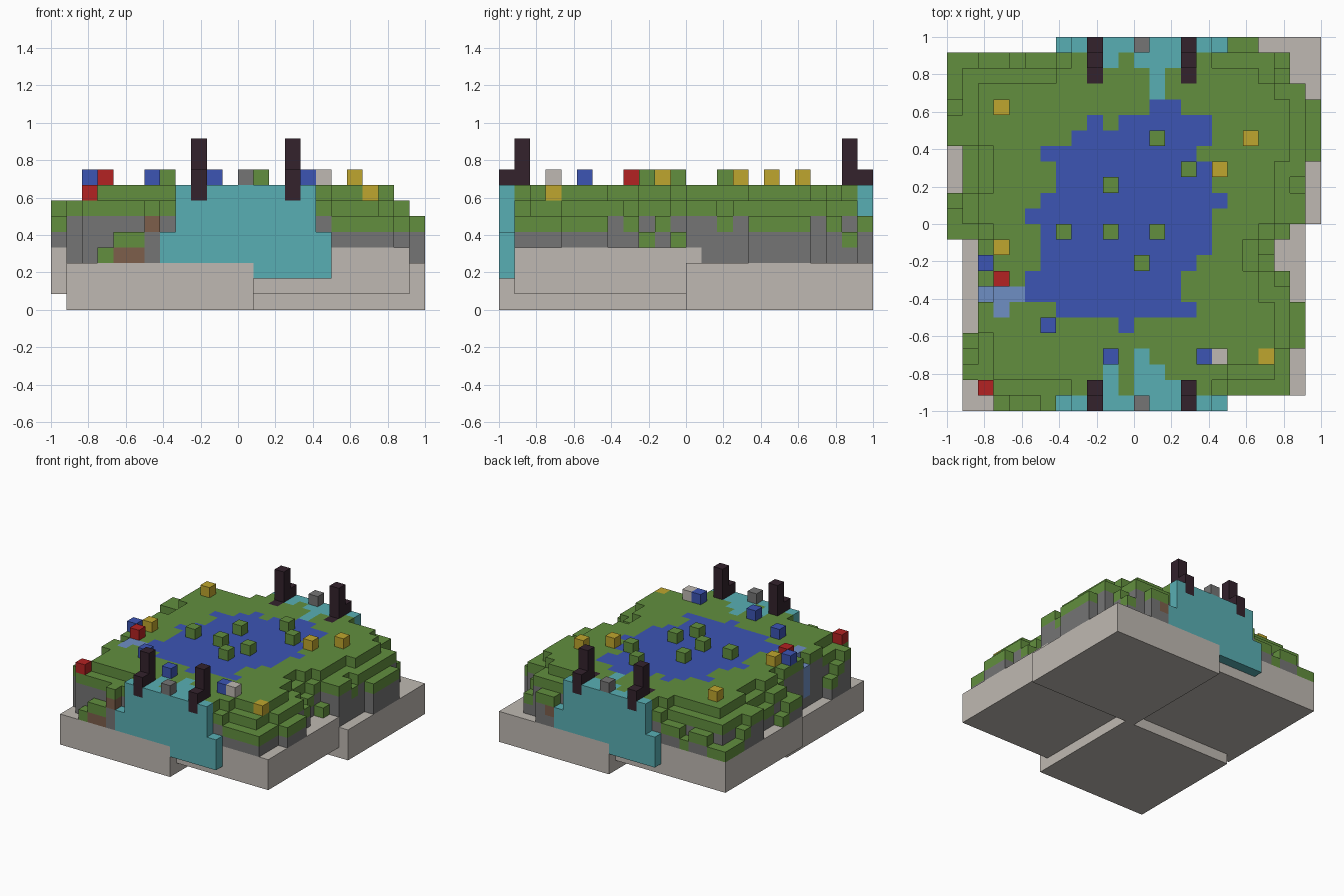
import bpy
import bmesh
import random
from mathutils import Vector

random.seed(4)
U = 1 / 12          # edge of one block
N = 24              # blocks across the model
if "Cube" in bpy.data.objects:
    bpy.data.objects.remove(bpy.data.objects["Cube"])


def make_material(name, code):
    def linear(c):
        c /= 255
        return c / 12.92 if c < 0.04 else ((c + 0.055) / 1.055) ** 2.4
    colour = [linear(int(code[k:k + 2], 16)) for k in range(0, 6, 2)] + [1]
    mat = bpy.data.materials.new(name)
    mat.use_nodes = True
    mat.diffuse_color = colour
    bsdf = mat.node_tree.nodes["Principled BSDF"]
    bsdf.inputs["Base Color"].default_value = colour
    bsdf.inputs["Roughness"].default_value = 0.9
    return mat


MATS = {n: make_material(n, c) for n, c in dict(
    grass="628F3E", stone="757575", slab="BFB9B2", lake_blue="3C55B4",
    teal="59AFB4", dark_wood="33222C", yellow="BFA62E", red="B32222",
    stream_blue="6F8FC4", soil="7D5F4B").items()}


def blocks(name, cells):
    """Mesh the outer skin of a dict {(i, j, k): colour name}."""
    used = sorted(set(cells.values()))
    bm = bmesh.new()
    for cell, colour in cells.items():
        c = Vector(cell) + Vector((0.5, 0.5, 0.5))
        for axis in range(3):
            for sign in (-1, 1):
                n = Vector((0, 0, 0))
                n[axis] = sign
                if tuple(int(a + b) for a, b in zip(cell, n)) in cells:
                    continue
                a = Vector((0, 0, 0))
                a[(axis + 1) % 3] = 0.5
                b = n.cross(a)
                corners = [c + n / 2 + p for p in (a + b, b - a, -a - b, a - b)]
                face = bm.faces.new([bm.verts.new(
                    ((p.x - N / 2) * U, (p.y - N / 2) * U, p.z * U)) for p in corners])
                face.material_index = used.index(colour)
    bmesh.ops.remove_doubles(bm, verts=bm.verts, dist=U / 50)
    bmesh.ops.dissolve_limit(bm, angle_limit=0.01, verts=bm.verts, edges=bm.edges,
                             delimit={'MATERIAL'})
    mesh = bpy.data.meshes.new(name)
    bm.to_mesh(mesh)
    bm.free()
    for n in used:
        mesh.materials.append(MATS[n])
    obj = bpy.data.objects.new(name, mesh)
    bpy.context.collection.objects.link(obj)
    return obj


def box(i, j, k, colour):
    """Cells of a box given by three ranges."""
    return {(a, b, c): colour for a in range(*i) for b in range(*j) for c in range(*k)}


# Four overlapping foundation slabs, two low and two raised
half = N // 2
for name, x, y, z in (("front_left_slab", 1, 0, 0), ("back_right_slab", half, half, 0),
                      ("back_left_slab", 0, half - 1, 1), ("front_right_slab", half - 1, 1, 1)):
    blocks(name, box((x, x + half), (y, y + half), (z, z + 3), "slab"))

# Lake surface: one run of blocks per row, starting at row 5
LAKE = [(11, 12), (7, 16), (5, 15), (5, 15), (6, 16), (6, 17), (6, 17), (5, 17),
        (6, 18), (7, 17), (7, 17), (6, 16), (8, 17), (9, 17), (13, 15)]
lake = {}
for row, run in enumerate(LAKE, 5):
    lake.update(box(run, (row, row + 1), (7, 8), "lake_blue"))
del lake[10, 18, 7]
blocks("lake", lake)

# Waterfalls on the front and back edges, with channels cut into the turf
FEEDS = {"front": [(10, 1), (10, 2), (12, 1), (13, 1), (14, 1), (12, 2), (13, 2), (12, 3)],
         "back": [(10, 22), (12, 22), (13, 22), (14, 22), (13, 21), (13, 20)]}
falls, posts = {}, {}
for side, row, step in (("front", 0, 1), ("back", N - 1, -1)):
    fall = {}
    for i in range(7, 18):
        deep = i > 12 if side == "front" else i < 12
        top = 5 if i in (7, 17) else 8
        fall.update(box((i, i + 1), (row, row + 1), (2 if deep else 3, top), "teal"))
    for i, j in FEEDS[side]:
        fall[i, j, 7] = "teal"
    # Stepped gate posts standing in the water
    for label, i in (("left", 15), ("right", 9)):
        post = {(i, row, k): "dark_wood" for k in (7, 8)}
        post.update({(i, row + step, k): "dark_wood" for k in range(7, 11)})
        if side == "back":
            post[i, row + 2 * step, 7] = "dark_wood"
        for cell in post:
            fall.pop(cell, None)
        posts.update(post)
        blocks(f"{side}_{label}_gate_post", post)
    falls.update(fall)
    blocks(side + "_waterfall", fall)
    blocks(side + "_stepping_stone", {(12, row, 8): "stone"})

# Little stream spilling over the side
stream = {(4, 7, 7): "stream_blue", (3, 7, 7): "stream_blue", (3, 6, 7): "stream_blue"}
stream.update(box((2, 3), (7, 8), (4, 7), "stream_blue"))
blocks("side_stream", stream)

# Outline of the island: first and last block of each row, as (rows, start, end)
ROWS = [(1, 3, 18), (1, 2, 22), (2, 1, 22), (1, 1, 23), (2, 2, 23), (2, 2, 22),
        (2, 2, 21), (1, 0, 22), (2, 0, 23), (2, 1, 23), (1, 1, 24), (3, 0, 24),
        (1, 0, 23), (2, 0, 22), (1, 7, 20)]
area, row = set(), 0
for count, start, end in ROWS:
    for _ in range(count):
        area |= {(i, row) for i in range(start, end)}
        row += 1


def shrink(shape):
    return {(i, j) for i, j in shape
            if {(i + 1, j), (i - 1, j), (i, j + 1), (i, j - 1)} <= shape}


inner = shrink(area)
core = shrink(inner)
FRONT_LEDGE = {3: 4, 4: 5, 5: 5, 6: 7}


def height(i, j):
    if j == 0 and i in FRONT_LEDGE:
        return FRONT_LEDGE[i]
    if (i, j) in core or 8 <= i <= 16 or (i < 6 and 5 <= j <= 10):
        return 8
    if (i, j) in inner or (i, j) == (2, 1):
        return 7
    return random.choice((5, 6, 6, 7))


# Terraced island: turf on top, stone below, a few soil patches
terrain = {}
for i, j in sorted(area):
    if j in (0, N - 1) and 7 <= i <= 17:
        continue
    raised = (i < half and j >= half - 1) or (i >= half and j < half)
    top = height(i, j)
    for k in range(4 if raised else 3, top):
        terrain[i, j, k] = "grass" if k == top - 1 else "stone"
for cell in ((4, 0, 3), (5, 0, 3), (6, 0, 5), (18, 23, 4)):
    if cell in terrain:
        terrain[cell] = "soil"
for cell in [*lake, *falls, *posts, *stream, (2, 7, 7)]:
    terrain.pop(cell, None)
blocks("terraced_island", terrain)

# Loose blocks: flowers, lily pads and a pebble
LOOSE = {
    ("yellow_flower", "yellow"): [(3, 19, 8), (19, 17, 8), (17, 15, 8), (3, 10, 8), (20, 3, 7)],
    ("blue_flower", "lake_blue"): [(16, 3, 8), (10, 3, 8), (6, 5, 8), (2, 9, 8)],
    ("red_flower", "red"): [(3, 8, 8), (2, 1, 7)],
    ("pebble", "slab"): [(17, 3, 8)],
    ("lily_pad", "grass"): [(13, 17, 8), (15, 15, 8), (10, 14, 8), (7, 11, 8),
                            (10, 11, 8), (13, 11, 8), (12, 9, 8)],
}
for (name, colour), spots in LOOSE.items():
    for number, spot in enumerate(spots, 1):
        blocks(f"{name}_{number}", {spot: colour})
